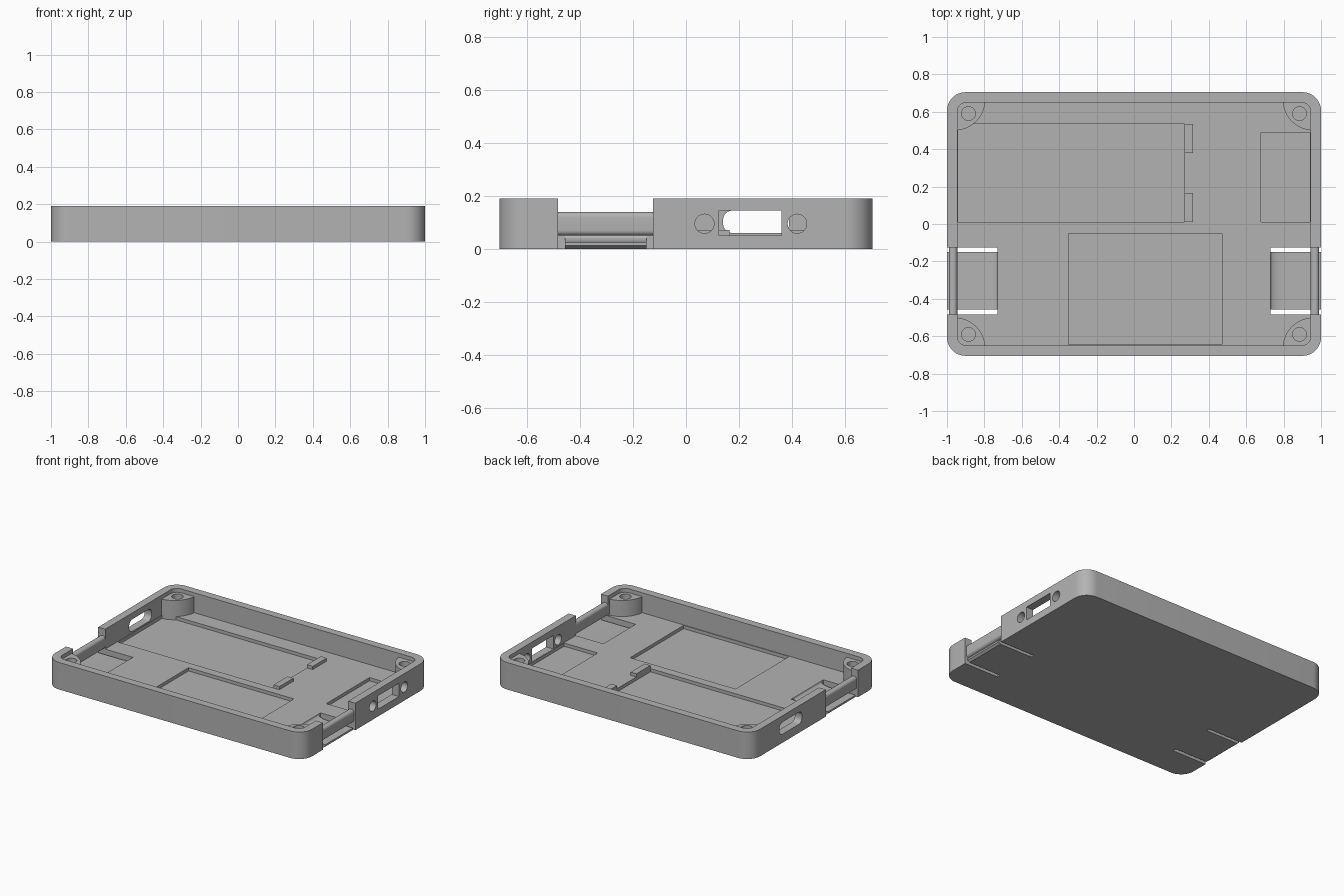
import bpy, bmesh, math

cube = bpy.data.objects.get("Cube")
if cube:
    bpy.data.objects.remove(cube)

grey = bpy.data.materials.new("grey_plastic")
grey.use_nodes = True
colour = (0.45, 0.45, 0.45, 1)
grey.diffuse_color = colour
grey.node_tree.nodes["Principled BSDF"].inputs["Base Color"].default_value = colour

HX, HY, H = 1.0, 0.705, 0.19      # half length, half width, height
FLOOR, WALL, POCKET = 0.05, 0.055, 0.027


def prism(name, outline, lo, hi, axis="z"):
    """Extrude a closed 2D outline along z, x or y."""
    place = {"z": lambda a, b, c: (a, b, c),
             "x": lambda a, b, c: (c, a, b),
             "y": lambda a, b, c: (a, c, b)}[axis]
    bm = bmesh.new()
    face = bm.faces.new([bm.verts.new(place(a, b, lo)) for a, b in outline])
    out = bmesh.ops.extrude_face_region(bm, geom=[face])
    shift = place(0, 0, hi - lo)
    bmesh.ops.translate(bm, vec=shift, verts=[v for v in out["geom"] if isinstance(v, bmesh.types.BMVert)])
    bmesh.ops.recalc_face_normals(bm, faces=bm.faces)
    mesh = bpy.data.meshes.new(name)
    bm.to_mesh(mesh)
    bm.free()
    mesh.materials.append(grey)
    obj = bpy.data.objects.new(name, mesh)
    bpy.context.collection.objects.link(obj)
    return obj


def rounded(x0, x1, y0, y1, r, steps=10):
    """Rounded rectangle outline."""
    pts = []
    for i, (cx, cy) in enumerate([(x1 - r, y1 - r), (x0 + r, y1 - r), (x0 + r, y0 + r), (x1 - r, y0 + r)]):
        for s in range(steps + 1):
            a = math.pi / 2 * (i + s / steps)
            pts.append((cx + r * math.cos(a), cy + r * math.sin(a)))
    return pts


def circle(cx, cy, r, n=32):
    return [(cx + r * math.cos(2 * math.pi * i / n), cy + r * math.sin(2 * math.pi * i / n)) for i in range(n)]


def box(name, x0, x1, y0, y1, z0, z1):
    return prism(name, [(x0, y0), (x1, y0), (x1, y1), (x0, y1)], z0, z1)


def boolean(target, tool, operation="DIFFERENCE"):
    mod = target.modifiers.new(tool.name, "BOOLEAN")
    mod.operation, mod.solver, mod.object = operation, "EXACT", tool
    bpy.context.view_layer.objects.active = target
    bpy.ops.object.modifier_apply(modifier=mod.name)
    bpy.data.objects.remove(tool)


# Tray shell with rounded corners
tray = prism("tray", rounded(-HX, HX, -HY, HY, 0.1), 0, H)
IX, IY = HX - WALL, HY - WALL
boolean(tray, prism("cavity", rounded(-IX, IX, -IY, IY, 0.05), FLOOR, H + 0.1))

# Shallow pockets in the floor
for x0, x1, y0, y1 in [(-IX + 0.003, 0.27, 0.01, 0.535), (-0.35, 0.47, -0.645, -0.05), (0.68, IX - 0.003, 0.01, 0.49)]:
    boolean(tray, box("pocket", x0, x1, y0, y1, POCKET, 0.1))

# Corner screw bosses, rounded towards the inside
for sx in (-1, 1):
    for sy in (-1, 1):
        cx, cy, r = sx * (IX + 0.015), sy * (IY + 0.015), 0.165
        pts = [(cx, cy)]
        for i in range(15):
            a = math.pi / 2 * i / 14
            pts.append((cx - sx * r * math.cos(a), cy - sy * r * math.sin(a)))
        boolean(tray, prism("boss", pts, 0.01, 0.163), "UNION")
        boolean(tray, prism("boss_hole", circle(sx * 0.885, sy * 0.59, 0.037), FLOOR, H + 0.1))

# Connector opening with two screw holes, and a rounded port opposite
boolean(tray, box("connector_hole", 0.9, 1.1, 0.125, 0.36, FLOOR + 0.001, 0.145))
for y in (0.07, 0.42):
    boolean(tray, prism("side_hole", circle(y, 0.095, 0.036), 0.9, 1.1, "x"))
boolean(tray, prism("port_hole", rounded(0.14, 0.39, 0.06, 0.145, 0.035, 6), -1.1, -0.9, "x"))

# Latch gaps: wall notch above and floor opening below a crossbar
Y0, Y1 = -0.483, -0.125
for s in (-1, 1):
    a, b = sorted((s * 0.9, s * 1.1))
    boolean(tray, box("wall_notch", a, b, Y0, Y1, FLOOR - 0.01, H + 0.1))
    a, b = sorted((s * 0.73, s * 1.1))
    boolean(tray, box("floor_opening", a, b, Y0, Y1, -0.1, FLOOR + 0.005))

# Crossbars and flexible tabs
tab = [(0.725, 0), (0.985, 0), (1.0, 0.012), (1.0, 0.025), (0.8, 0.025)]
tab += [(0.8 - 0.07 * math.sin(t), 0.05 - 0.025 * math.cos(t)) for t in (0.3, 0.6, 0.9, 1.2, math.pi / 2)]
tab += [(0.725, FLOOR)]
for s, side in ((1, "left"), (-1, "right")):
    a, b = sorted((s * IX, s * 0.99))
    prism(side + "_crossbar", rounded(a, b, FLOOR, 0.14, 0.02, 6), Y0 - 0.01, Y1 + 0.01, "y")
    prism(side + "_tab", [(s * x, z) for x, z in tab], -0.457, -0.15, "y")

# Small stops at the end of the large pocket
for name, y0, y1 in (("front_stop", 0.01, 0.165), ("back_stop", 0.38, 0.535)):
    box(name, 0.27, 0.315, y0, y1, FLOOR - 0.01, 0.072)

# Smooth the curves while keeping edges crisp
for obj in bpy.context.collection.objects:
    if obj.type == "MESH":
        bpy.ops.object.select_all(action="DESELECT")
        obj.select_set(True)
        bpy.context.view_layer.objects.active = obj
        bpy.ops.object.shade_smooth_by_angle(angle=math.radians(30))
